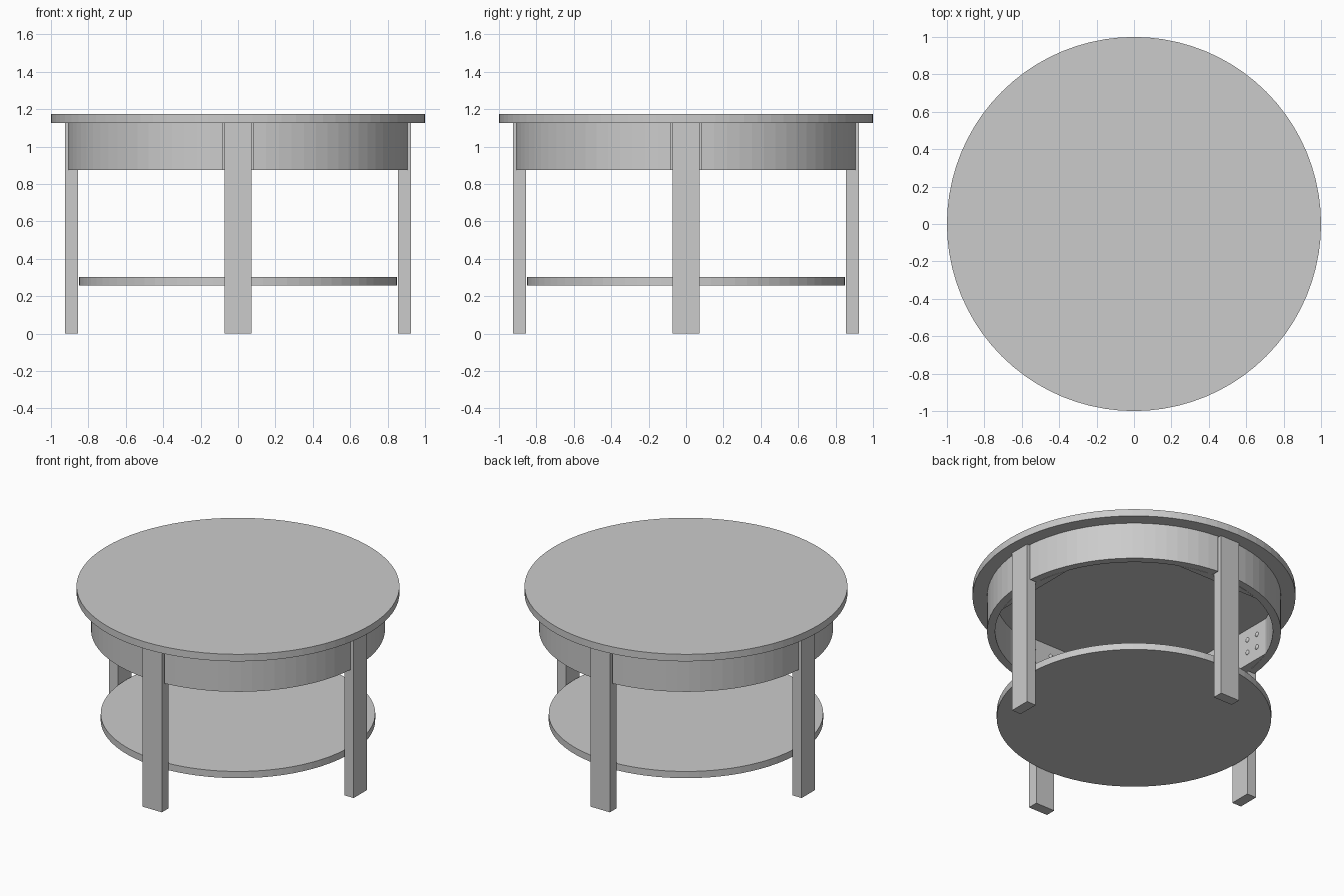
import bpy, bmesh, math
from mathutils import Matrix, Vector

cube = bpy.data.objects.get("Cube")
if cube:
    bpy.data.objects.remove(cube, do_unlink=True)

TOP_Z, UNDER_Z, APRON_Z = 1.173, 1.125, 0.875
APRON_OUT, APRON_IN = 0.91, 0.86
LEG_IN, LEG_OUT, LEG_HALF = 0.855, 0.925, 0.0725
PANEL_IN, GAP_HALF = 0.80, 0.08


def finish(name, bm):
    bmesh.ops.recalc_face_normals(bm, faces=bm.faces)
    mesh = bpy.data.meshes.new(name)
    bm.to_mesh(mesh)
    bm.free()
    obj = bpy.data.objects.new(name, mesh)
    bpy.context.collection.objects.link(obj)
    return obj


def disc(name, radius, z0, z1, sides=80):
    bm = bmesh.new()
    bmesh.ops.create_cone(bm, cap_ends=True, segments=sides, radius1=radius, radius2=radius,
                          depth=z1 - z0, matrix=Matrix.Translation((0, 0, (z0 + z1) / 2)))
    return finish(name, bm)


def prism(name, outline, z0, z1, turn):
    """Extrude a plan outline upwards, then turn it about the table centre."""
    bm = bmesh.new()
    face = bm.faces.new([bm.verts.new((x, y, z0)) for x, y in outline])
    top = bmesh.ops.extrude_face_region(bm, geom=[face])["geom"]
    verts = [v for v in top if isinstance(v, bmesh.types.BMVert)]
    bmesh.ops.translate(bm, verts=verts, vec=(0, 0, z1 - z0))
    bm.transform(Matrix.Rotation(turn, 4, "Z"))
    return finish(name, bm)


def arc(radius, margin, steps=18):
    """Quarter arc starting and ending a fixed distance from the axes."""
    a = math.asin(margin / radius)
    span = math.pi / 2 - 2 * a
    return [(radius * math.cos(a + span * i / steps), radius * math.sin(a + span * i / steps))
            for i in range(steps + 1)]


# Round top and lower shelf
disc("table_top", 1.0, UNDER_Z, TOP_Z)
disc("lower_shelf", 0.85, 0.257, 0.303)

apron_outline = arc(APRON_OUT, GAP_HALF) + arc(APRON_IN, GAP_HALF)[::-1]
leg_outline = [(LEG_IN, -LEG_HALF), (LEG_OUT, -LEG_HALF), (LEG_OUT, LEG_HALF), (LEG_IN, LEG_HALF)]

# Joining panel: flat chord inside, following the apron at its ends
chord = math.sqrt(APRON_IN ** 2 - PANEL_IN ** 2)
notch = math.sqrt(APRON_IN ** 2 - LEG_IN ** 2)
panel_outline = [(PANEL_IN, -chord), (LEG_IN - 0.025, -0.22), (LEG_IN, -notch),
                 (LEG_IN, notch), (LEG_IN - 0.025, 0.22), (PANEL_IN, chord)]

for side, turn in {"left": 0, "back": 90, "right": 180, "front": 270}.items():
    turn = math.radians(turn)
    prism(f"{side}_leg", leg_outline, 0, UNDER_Z, turn)
    prism(f"{side}_apron_section", apron_outline, APRON_Z, UNDER_Z, turn)
    prism(f"{side}_joining_panel", panel_outline, APRON_Z, UNDER_Z, turn)

    # Domed bolt heads on the inside face of the panel
    bm = bmesh.new()
    for y in (-0.23, -0.14, 0, 0.14, 0.23):
        for z in (0.96, 1.05):
            place = Matrix.Translation(Vector((PANEL_IN, y, z))) @ Matrix.Diagonal((0.6, 1, 1, 1))
            bmesh.ops.create_uvsphere(bm, u_segments=12, v_segments=8, radius=0.016, matrix=place)
    bm.transform(Matrix.Rotation(turn, 4, "Z"))
    bolts = finish(f"{side}_panel_bolts", bm)
    for poly in bolts.data.polygons:
        poly.use_smooth = True
